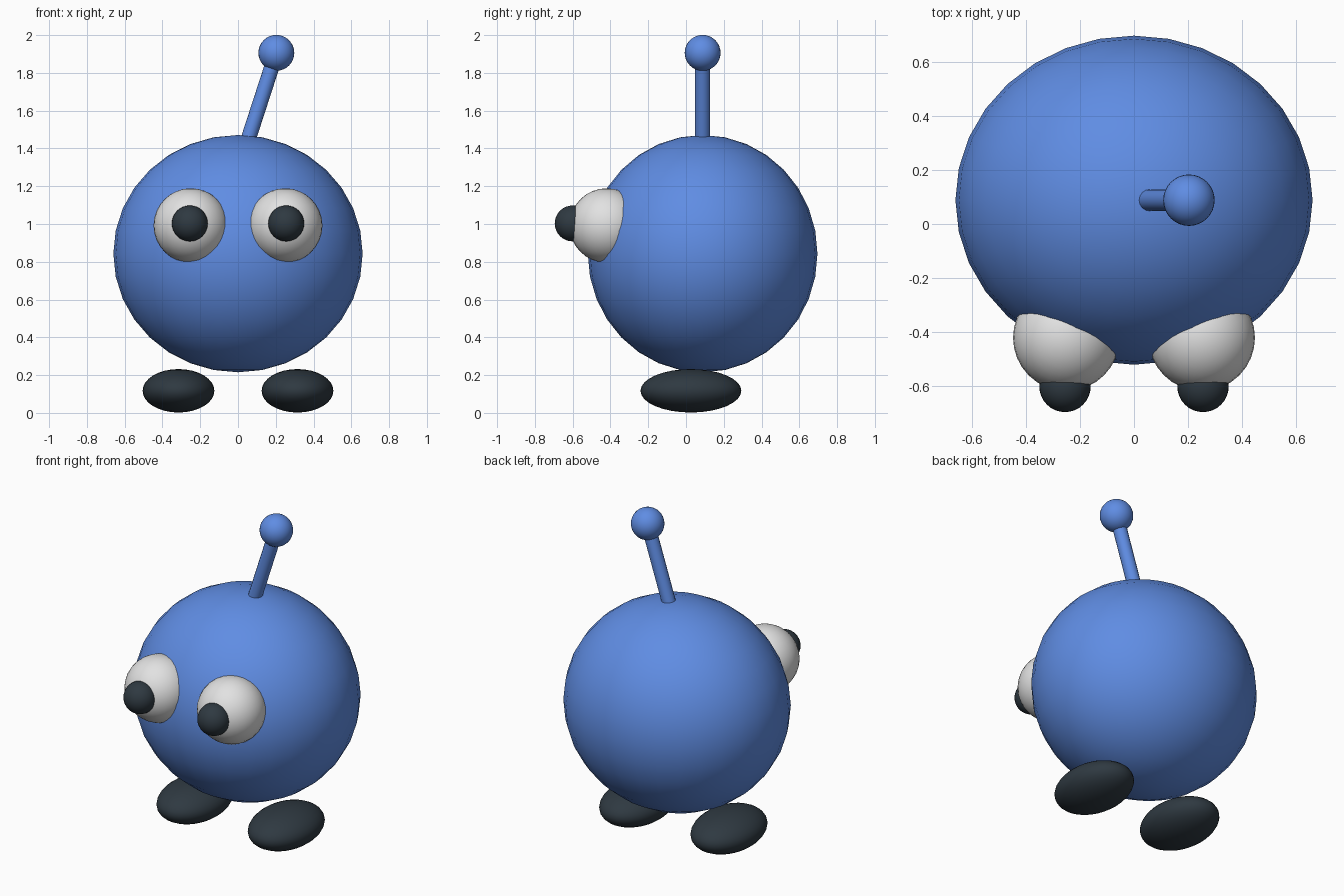
import bpy
from mathutils import Vector

cube = bpy.data.objects.get("Cube")
if cube:
    bpy.data.objects.remove(cube, do_unlink=True)


def material(name, r, g, b):
    mat = bpy.data.materials.new(name)
    mat.use_nodes = True
    mat.diffuse_color = (r, g, b, 1)
    bsdf = mat.node_tree.nodes["Principled BSDF"]
    bsdf.inputs["Base Color"].default_value = (r, g, b, 1)
    bsdf.inputs["Roughness"].default_value = 0.6
    return mat


blue = material("body blue", 0.115, 0.265, 0.77)
white = material("eye white", 0.76, 0.76, 0.76)
dark = material("dark slate", 0.028, 0.041, 0.053)


def finish(name, mat):
    obj = bpy.context.object
    obj.name = name
    obj.data.materials.append(mat)
    bpy.ops.object.transform_apply(location=False, rotation=True, scale=True)
    bpy.ops.object.shade_smooth_by_angle()
    return obj


def ellipsoid(name, center, radii, mat):
    bpy.ops.mesh.primitive_uv_sphere_add(segments=32, ring_count=16, location=center)
    bpy.context.object.scale = radii
    return finish(name, mat)


def rod(name, start, end, radius, mat):
    start, end = Vector(start), Vector(end)
    axis = end - start
    bpy.ops.mesh.primitive_cylinder_add(vertices=16, radius=radius,
                                        depth=axis.length, location=(start + end) / 2)
    bpy.context.object.rotation_euler = axis.to_track_quat("Z", "Y").to_euler()
    return finish(name, mat)


# Body
mid_y = 0.088
ellipsoid("body", (0, mid_y, 0.843), (0.66, 0.608, 0.628), blue)

# Leaning antenna with a ball tip
tip = (0.203, mid_y, 1.906)
rod("antenna_stalk", (0.045, mid_y, 1.42), tip, 0.04, blue)
ellipsoid("antenna_ball", tip, (0.095,) * 3, blue)

# Eyes, pupils and feet on both sides
for side, s in (("left", 1), ("right", -1)):
    ellipsoid(side + "_eye", (s * 0.25, -0.42, 0.992), (0.197,) * 3, white)
    ellipsoid(side + "_pupil", (s * 0.255, -0.60, 1.003), (0.095,) * 3, dark)
    ellipsoid(side + "_foot", (s * 0.315, 0.026, 0.117), (0.19, 0.267, 0.115), dark)
